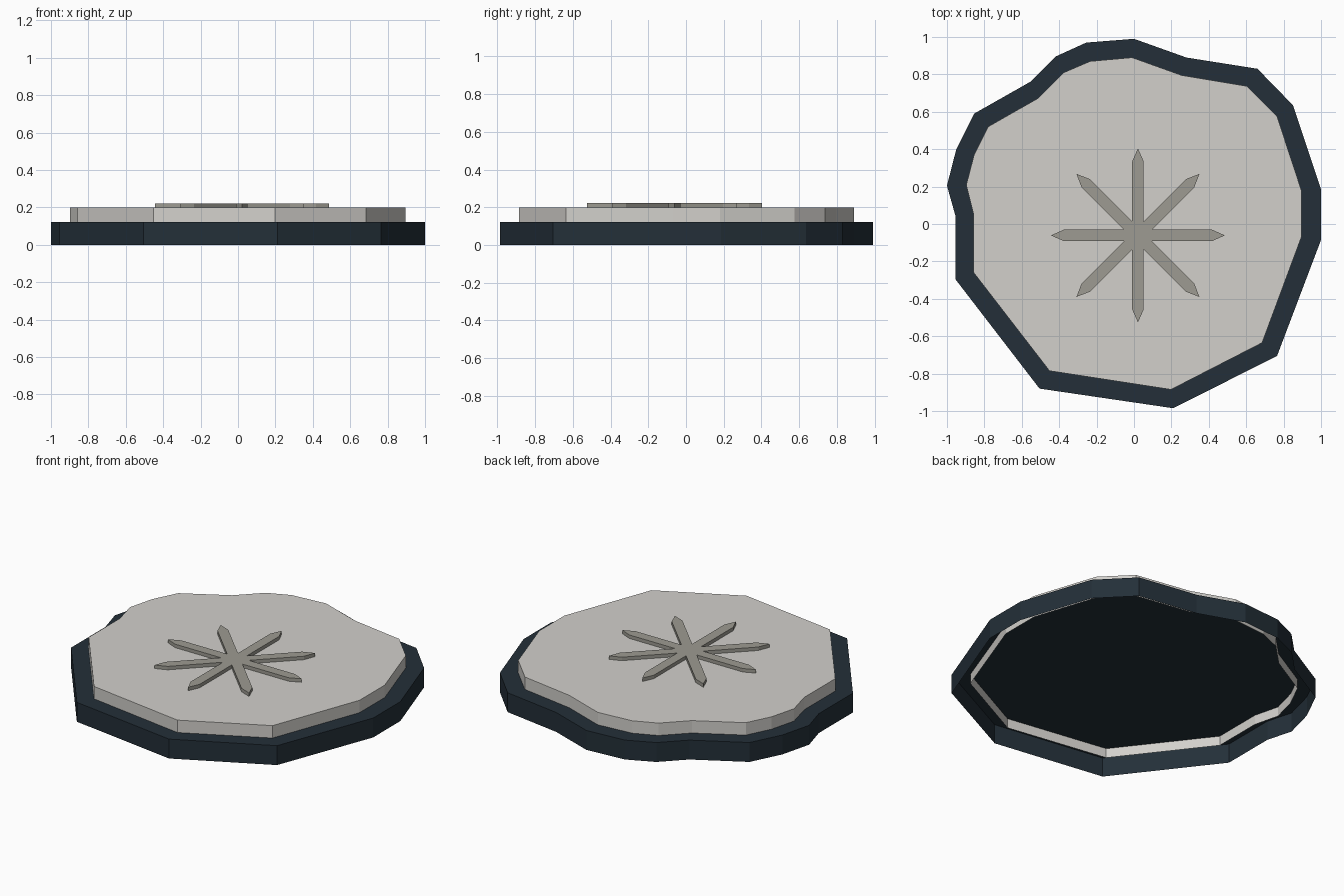
import bpy
import math

if "Cube" in bpy.data.objects:
    bpy.data.objects.remove(bpy.data.objects["Cube"])


def material(name, rgb):
    m = bpy.data.materials.new(name)
    m.diffuse_color = (*rgb, 1.0)
    m.use_nodes = True
    m.node_tree.nodes["Principled BSDF"].inputs["Base Color"].default_value = m.diffuse_color
    return m


def open_prism(name, outline, z0, z1, mat):
    """Flat-topped shell with walls and no underside; outline runs counter-clockwise."""
    n = len(outline)
    verts = [(x, y, z) for z in (z0, z1) for x, y in outline]
    faces = [(i, (i + 1) % n, n + (i + 1) % n, n + i) for i in range(n)]
    faces.append(tuple(range(n, 2 * n)))
    mesh = bpy.data.meshes.new(name)
    mesh.from_pydata(verts, [], faces)
    mesh.materials.append(mat)
    obj = bpy.data.objects.new(name, mesh)
    bpy.context.collection.objects.link(obj)
    return obj


navy = material("dark slate blue", (0.0168, 0.0284, 0.0395))
stone = material("pale stone", (0.645, 0.63, 0.60))
grey = material("warm grey", (0.337, 0.328, 0.287))

# Irregular outlines, listed clockwise from the back
base_outline = [
    (0, .99), (.28, .89), (.66, .83), (.85, .635), (1, .185), (1, -.085),
    (.765, -.705), (.21, -.985), (-.505, -.88), (-.955, -.295), (-.955, .045),
    (-1, .205), (-.95, .40), (-.855, .59), (-.555, .76), (-.42, .895), (-.255, .97)]
slab_outline = [
    (-.01, .89), (.255, .795), (.605, .737), (.765, .575), (.895, .18), (.895, -.07),
    (.685, -.635), (.198, -.885), (-.452, -.785), (-.857, -.26), (-.857, .05),
    (-.897, .208), (-.855, .37), (-.78, .52), (-.512, .673), (-.375, .81), (-.235, .87)]

# Base tray and the stone slab set into it
open_prism("base", base_outline[::-1], 0, .122, navy)
open_prism("slab", slab_outline[::-1], .062, .2, stone)

# Eight-armed star: each arm has two shoulders, a point and a notch to the next arm
cx, cy, half_width = .021, -.061, .031
arm = [(.395, -half_width), (.465, 0), (.395, half_width),
       (half_width / math.tan(math.pi / 8), half_width)]
star_outline = []
for k in range(8):
    c, s = math.cos(k * math.pi / 4), math.sin(k * math.pi / 4)
    star_outline += [(cx + x * c - y * s, cy + x * s + y * c) for x, y in arm]
open_prism("star", star_outline, .15, .222, grey)
